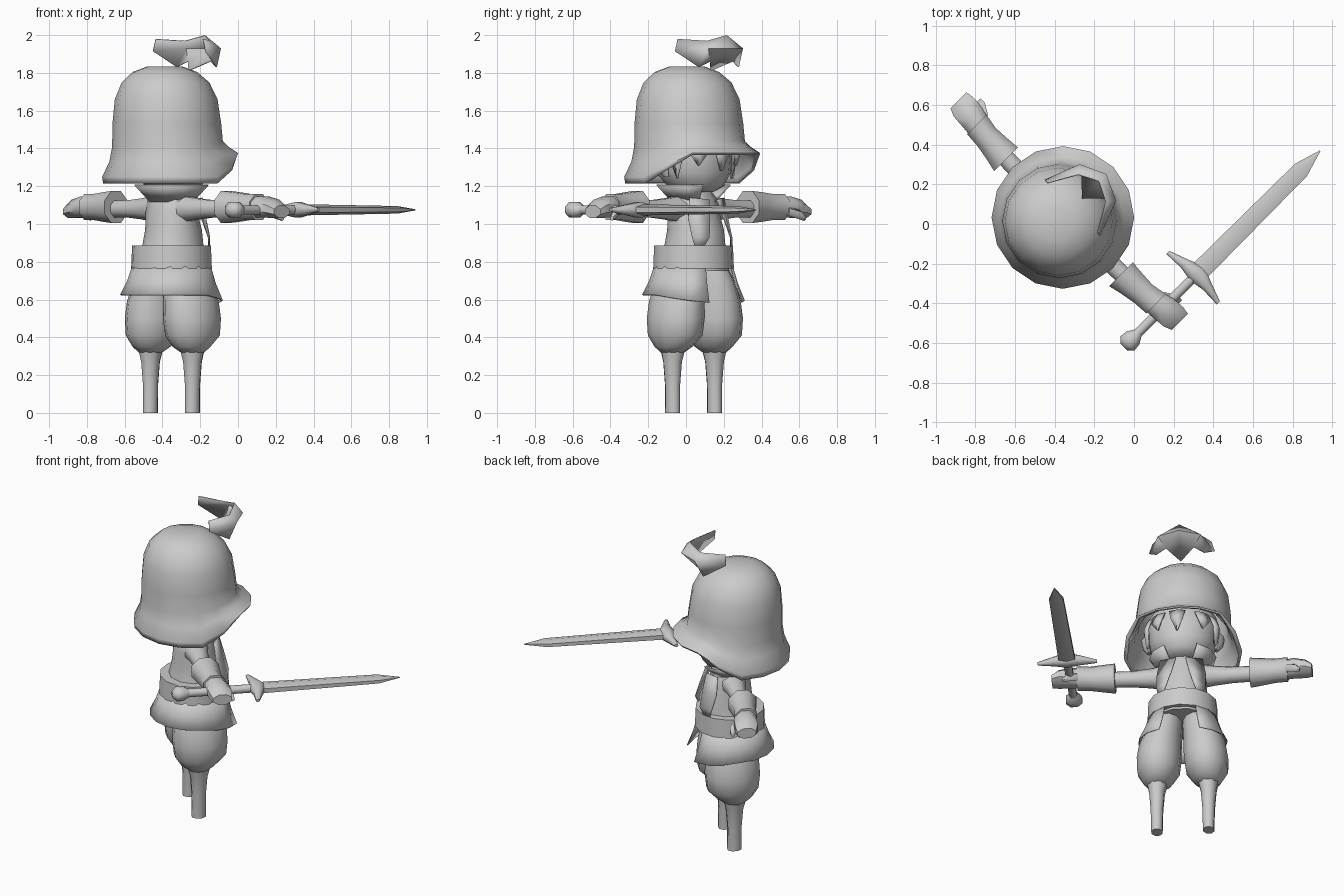
import bpy
import bmesh
from math import sin, cos, pi, radians
from mathutils import Matrix, Vector

cube = bpy.data.objects.get("Cube")
if cube:
    bpy.data.objects.remove(cube, do_unlink=True)

# One plain clay colour
clay = bpy.data.materials.new("clay_grey")
clay.use_nodes = True
GREY = (0.6, 0.6, 0.6, 1)
clay.diffuse_color = GREY
clay.node_tree.nodes["Principled BSDF"].inputs["Base Color"].default_value = GREY

# The figure is modelled facing local +y, then turned in place
PLACE = Matrix.Translation((-0.352, 0.04, 0)) @ Matrix.Rotation(radians(-45), 4, 'Z')
parts = []


def finish(name, bm, mirror=False, thick=0):
    bmesh.ops.recalc_face_normals(bm, faces=bm.faces)
    mesh = bpy.data.meshes.new(name)
    bm.to_mesh(mesh)
    bm.free()
    mesh.materials.append(clay)
    ob = bpy.data.objects.new(name, mesh)
    bpy.context.collection.objects.link(ob)
    if mirror:
        ob.modifiers.new("mirror", 'MIRROR').use_clip = True
    if thick:
        ob.modifiers.new("thickness", 'SOLIDIFY').thickness = thick
    ob.matrix_world = PLACE
    parts.append(ob)
    return ob


def bridge(bm, rows, closed):
    n = len(rows[0])
    for lo, hi in zip(rows, rows[1:]):
        for i in range(n if closed else n - 1):
            j = (i + 1) % n
            bm.faces.new((lo[i], lo[j], hi[j], hi[i]))


def tube(name, rings, sides=10, axis='Z', mirror=False):
    """Closed loft; each ring is (position, half width a, half width b, centre a, centre b)."""
    order = {'Z': (1, 2, 0), 'X': (0, 1, 2), 'Y': (1, 0, 2)}[axis]
    bm = bmesh.new()
    rows = []
    for t, a, b, ca, cb in rings:
        row = []
        for k in range(sides):
            ang = 2 * pi * (k + 0.5) / sides
            p = (t, ca + a * cos(ang), cb + b * sin(ang))
            row.append(bm.verts.new([p[i] for i in order]))
        rows.append(row)
    bridge(bm, rows, True)
    bm.faces.new(rows[0])
    bm.faces.new(rows[-1])
    return finish(name, bm, mirror)


def sheet(name, grid, mirror=False, thick=0.006):
    bm = bmesh.new()
    bridge(bm, [[bm.verts.new(p) for p in row] for row in grid], False)
    return finish(name, bm, mirror, thick)


# Legs: slim shins under ballooning breeches
tube("shin", [(0, .036, .045, .157, 0), (.15, .04, .045, .157, 0),
              (.27, .05, .055, .157, 0), (.36, .07, .08, .155, 0)], 8, mirror=True)
tube("breeches_leg", [(.32, .06, .065, .157, 0), (.35, .09, .11, .15, 0),
                      (.41, .13, .16, .147, .01), (.50, .137, .17, .143, .01),
                      (.59, .13, .165, .135, .01), (.70, .11, .15, .11, .01),
                      (.78, .09, .13, .09, 0)], 12, mirror=True)

# Torso, belt and neck
tube("torso", [(.75, .19, .19, 0, 0), (.88, .16, .165, 0, .01), (.97, .15, .15, 0, .015),
               (1.06, .15, .125, 0, 0), (1.13, .145, .11, 0, 0), (1.18, .09, .09, 0, 0),
               (1.25, .07, .07, 0, 0)], 12)
tube("belt", [(.765, .215, .215, 0, 0), (.885, .21, .21, 0, 0)], 14)

# Tunic skirt, split at the front
skirt = []
for r, z, dip in ((.205, .79, 0), (.235, .70, .02), (.272, .625, .045)):
    row = []
    for k in range(15):
        a = radians(27 + 306 * k / 14)
        row.append((r * sin(a), r * cos(a), z - dip * max(0, cos(a))))
    skirt.append(row)
sheet("tunic_skirt", skirt)

# Jacket front panel and raised collar
sheet("jacket_lapel", [[(.03, .15, 1.13), (.13, .10, 1.14)], [(.055, .18, 1.02), (.15, .11, 1.03)],
                       [(.08, .20, .93), (.15, .14, .93)], [(.10, .18, .88), (.14, .15, .88)]], True)
collar = []
for r, z in ((.115, 1.12), (.20, 1.21)):
    collar.append([(r * sin(radians(a)), r * cos(radians(a)), z) for a in range(30, 331, 30)])
sheet("collar", collar)

# Arms, flared gauntlets and hands
Z = 1.08
tube("upper_arm", [(.10, .08, .075, -.005, Z), (.2, .06, .06, -.005, Z), (.3, .05, .05, -.005, Z),
                   (.45, .048, .048, 0, Z)], 8, 'X', True)
tube("gauntlet", [(.41, .092, .092, -.005, 1.09), (.48, .08, .085, 0, 1.09),
                  (.56, .07, .075, .005, 1.09), (.64, .075, .075, .015, 1.09)], 8, 'X', True)
tube("hand", [(.60, .066, .06, .01, 1.09), (.68, .075, .06, .025, 1.09),
              (.75, .075, .052, .03, 1.08), (.79, .062, .035, .035, 1.065)], 8, 'X', True)
tube("thumb", [(.63, .02, .025, .07, 1.07), (.69, .025, .025, .10, 1.05),
               (.72, .012, .014, .11, 1.03)], 6, 'X', True)

# Head with ears
tube("head", [(1.17, .08, .09, 0, .03), (1.20, .15, .15, 0, .015), (1.27, .20, .195, 0, 0),
              (1.36, .215, .21, 0, -.01), (1.47, .21, .205, 0, -.02),
              (1.58, .14, .14, 0, -.03)], 14)
tube("ear", [(1.25, .012, .02, .205, 0), (1.29, .025, .04, .22, -.01),
             (1.34, .03, .045, .225, -.015), (1.38, .012, .02, .21, 0)], 6, mirror=True)

# Hair: pointed locks fanned over the brow and temples
for i, (ang, width, low) in enumerate(((-68, .05, 1.24), (-38, .05, 1.31), (4, .05, 1.28),
                                       (38, .05, 1.31), (68, .05, 1.24))):
    a = radians(ang)
    out, side = Vector((sin(a), cos(a), 0)), Vector((cos(a), -sin(a), 0))
    rows = []
    for r, z, w in ((.215, 1.42, width), (.235, 1.36, width * .8), (.22, low, .004)):
        mid = out * r + Vector((0, 0, z))
        rows.append([mid - side * w, mid + out * .012, mid + side * w])
    sheet("hair_lock_%d" % (i + 1), rows, thick=.012)

# Helmet: round dome, flared brim lifted over the face
SIDES = 16


def lift(ang):
    d = abs((ang + pi) % (2 * pi) - pi)
    return min(1, max(0, (radians(80) - d) / radians(27)))


bm = bmesh.new()
rows = []
for r, z, cy, raise_by in ((.355, 1.215, -.01, .15), (.36, 1.25, -.01, .125), (.315, 1.33, -.02, .08),
                           (.293, 1.41, -.03, .03), (.288, 1.53, -.035, 0), (.272, 1.66, -.04, 0),
                           (.232, 1.75, -.045, 0), (.17, 1.805, -.05, 0), (.09, 1.835, -.05, 0)):
    row = []
    for k in range(SIDES):
        a = 2 * pi * k / SIDES
        row.append(bm.verts.new((r * sin(a), cy + r * cos(a), z + raise_by * lift(a))))
    rows.append(row)
bridge(bm, rows, True)
bm.faces.new(rows[-1])
finish("helmet", bm, thick=.018)

# Curled crest floating over the helmet
sheet("crest", [[(0, .25, 2.0), (.10, .20, 1.97), (.18, .06, 1.98)],
                [(0, .30, 1.93), (.13, .24, 1.93), (.20, .06, 1.915)],
                [(0, .13, 1.81), (.085, .21, 1.86), (.15, .19, 1.83)]], True)

# Sword held forward in the right hand
SX, SZ = .68, 1.075
tube("sword_grip", [(-.2, .026, .026, SX, SZ), (.27, .026, .026, SX, SZ)], 8, 'Y')
tube("sword_pommel", [(-.255, .025, .02, SX, SZ), (-.23, .055, .045, SX, SZ),
                      (-.19, .05, .045, SX, SZ), (-.15, .024, .024, SX, SZ)], 8, 'Y')
tube("sword_guard", [(SX - .18, .012, .01, .24, SZ), (SX - .08, .03, .03, .26, SZ),
                     (SX, .055, .045, .27, SZ), (SX + .08, .03, .03, .26, SZ),
                     (SX + .18, .012, .01, .24, SZ)], 8, 'X')
tube("sword_blade", [(.26, .058, .03, SX, SZ), (.65, .054, .025, SX, SZ),
                     (1.01, .05, .02, SX, SZ), (1.145, .003, .003, SX, SZ)], 6, 'Y')

# Smooth shading that keeps the creases
bpy.ops.object.select_all(action='DESELECT')
for ob in parts:
    ob.select_set(True)
bpy.context.view_layer.objects.active = parts[0]
bpy.ops.object.shade_smooth_by_angle(angle=radians(50))
